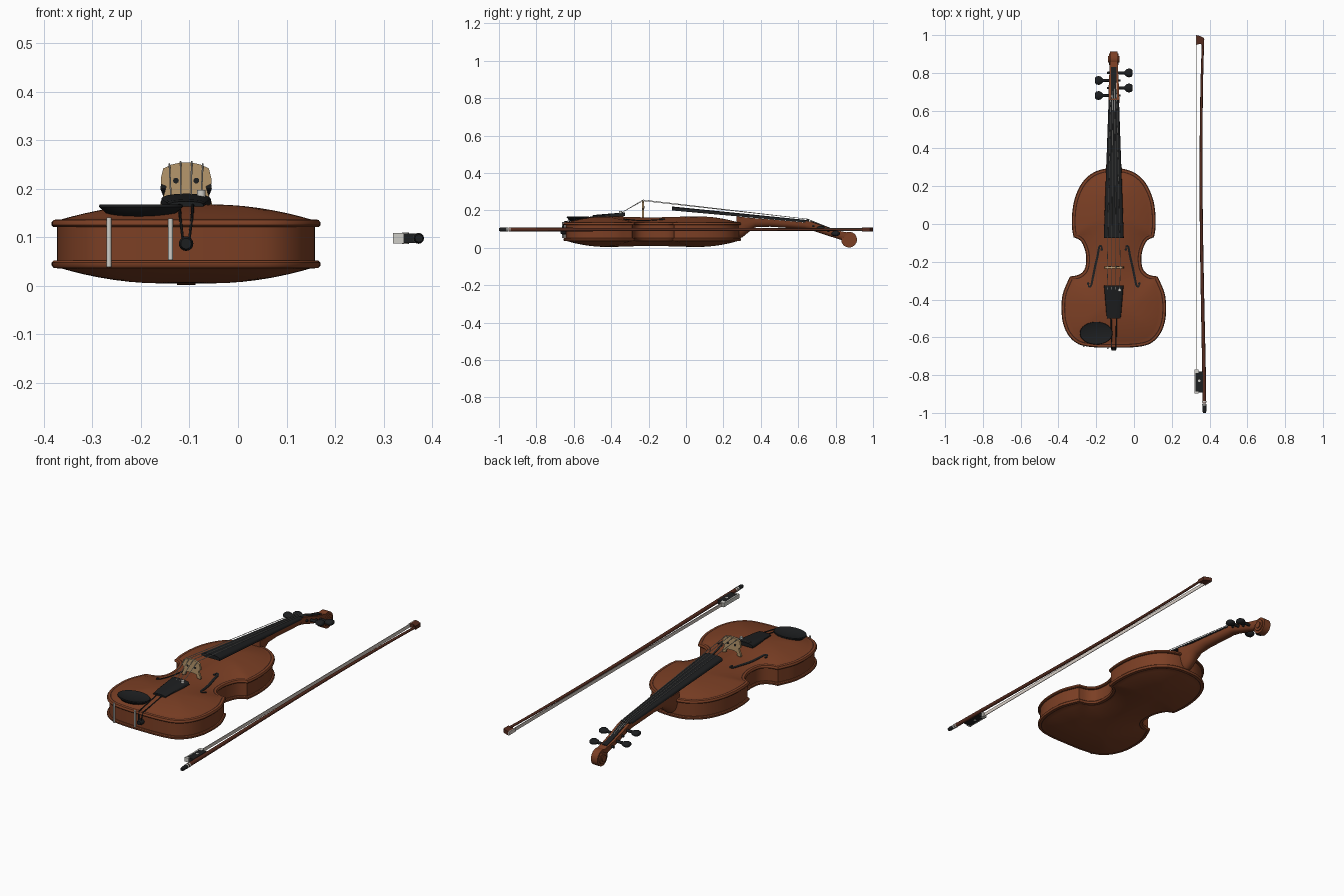
import bpy, bmesh, math
from mathutils import Vector

if "Cube" in bpy.data.objects:
    bpy.data.objects.remove(bpy.data.objects["Cube"], do_unlink=True)

CX = -0.107  # centre line of the instrument


def material(name, *rgb):
    m = bpy.data.materials.new(name)
    m.use_nodes = True
    m.diffuse_color = (*rgb, 1)
    bsdf = next(n for n in m.node_tree.nodes if n.type == 'BSDF_PRINCIPLED')
    bsdf.inputs["Base Color"].default_value = (*rgb, 1)
    bsdf.inputs["Roughness"].default_value = 0.6
    return m


WOOD = material("varnished_wood", 0.2, 0.05, 0.018)
TRIM = material("dark_trim", 0.05, 0.014, 0.007)
BLACK = material("ebony", 0.012, 0.013, 0.014)
TAN = material("pale_maple", 0.47, 0.31, 0.15)
METAL = material("silver", 0.62, 0.61, 0.57)
STICK = material("bow_wood", 0.09, 0.024, 0.013)
HAIR = material("bow_hair", 0.68, 0.62, 0.56)


# ---- helpers
def loft(name, rings, mats, caps=True, rule=None):
    """Skin a list of equal-length closed rings; rule(i) gives a band's material."""
    bm = bmesh.new()
    vr = [[bm.verts.new(p) for p in r] for r in rings]
    n = len(rings[0])
    for i in range(len(vr) - 1):
        for j in range(n):
            k = (j + 1) % n
            f = bm.faces.new((vr[i][j], vr[i][k], vr[i + 1][k], vr[i + 1][j]))
            f.material_index = rule(i) if rule else 0
    if caps:
        bm.faces.new(vr[0])
        bm.faces.new(vr[-1])
    bmesh.ops.remove_doubles(bm, verts=bm.verts, dist=1e-5)
    bmesh.ops.recalc_face_normals(bm, faces=bm.faces)
    me = bpy.data.meshes.new(name)
    bm.to_mesh(me)
    bm.free()
    ob = bpy.data.objects.new(name, me)
    bpy.context.collection.objects.link(ob)
    for m in mats if isinstance(mats, list) else [mats]:
        me.materials.append(m)
    bpy.ops.object.select_all(action='DESELECT')
    ob.select_set(True)
    bpy.context.view_layer.objects.active = ob
    bpy.ops.object.shade_smooth_by_angle(angle=math.radians(40))
    return ob


def tube(name, path, radii, mat, sides=12):
    pts = [Vector(p) for p in path]
    if not isinstance(radii, (list, tuple)):
        radii = [radii] * len(pts)
    rings = []
    for i, p in enumerate(pts):
        d = pts[min(i + 1, len(pts) - 1)] - pts[max(i - 1, 0)]
        q = d.to_track_quat('Z', 'Y')
        angles = [math.tau * k / sides for k in range(sides)]
        rings.append([p + q @ Vector((math.cos(a), math.sin(a), 0)) * radii[i] for a in angles])
    return loft(name, rings, mat)


def box(name, x, y, z, mat):
    return loft(name, [[(x[0], v, z[0]), (x[1], v, z[0]), (x[1], v, z[1]), (x[0], v, z[1])] for v in y], mat)


def bar(name, sections, mat, power=0.7):
    """Loft along y; each section is (y, flat z, rounded z, half width)."""
    rings = []
    for y, zf, zr, hw in sections:
        arc = [math.pi * k / 14 for k in range(15)]
        rings.append([(CX + hw * math.cos(a), y, zf + (zr - zf) * max(math.sin(a), 0) ** power) for a in arc])
    return loft(name, rings, mat)


def spline(pts, steps=5):
    p = [Vector(q) for q in pts]
    p = [p[0]] + p + [p[-1]]
    out = []
    for i in range(1, len(p) - 2):
        a, b, c, d = p[i - 1:i + 3]
        for s in range(steps):
            t = s / steps
            out.append(0.5 * (2 * b + (c - a) * t + (2 * a - 5 * b + 4 * c - d) * t * t
                              + (3 * b - a - 3 * c + d) * t ** 3))
    return out + [p[-1]]


# ---- body outline: upper bout, waist, lower bout, then mirrored
upper = [(0, .295), (.06, .29), (.12, .265), (.17, .215), (.205, .14), (.22, .06), (.221, -.02), (.213, -.07)]
waist = [(.213, -.07), (.175, -.09), (.152, -.14), (.146, -.19), (.155, -.24), (.185, -.268), (.232, -.278)]
lower = [(.232, -.278), (.247, -.31), (.27, -.37), (.277, -.44), (.27, -.52), (.24, -.59), (.185, -.637),
         (.1, -.653), (0, -.655)]
half = spline(upper)[:-1] + spline(waist)[:-1] + spline(lower)
outline = half + [Vector((-p.x, p.y)) for p in reversed(half[1:-1])]


def inset(d):
    n, out = len(outline), []
    for i, p in enumerate(outline):
        t = (outline[(i + 1) % n] - outline[i - 1]).normalized()
        out.append(p + Vector((t.y, -t.x)) * d)
    return out


INNER = inset(0.02)


def arch(p):
    """Swell of a plate, growing with distance from its edge."""
    d = min((p - q).length for q in INNER)
    return 0.031 * (1 - (1 - min(d / 0.21, 1)) ** 2)


def plate(name, z, up):
    edge = [(.03, -.007), (.004, -.007), (0, -.003), (0, .003), (.004, .008), (.014, .009), (.02, .009)]
    rings = [[(CX + p.x, p.y, z + up * h) for p in inset(d)] for d, h in edge]
    for t in (.92, .82, .7, .58, .46, .34, .22, .1, 0):
        ring = []
        for p in INNER:
            spine = max(-.44, min(.08, p.y))
            q = Vector((p.x * t, spine + (p.y - spine) * t))
            ring.append((CX + q.x, q.y, z + up * (.009 + arch(q))))
        rings.append(ring)
    loft(name, rings, [WOOD, TRIM], caps=False, rule=lambda i: int(i == 5))


plate("top_plate", 0.128, 1)
plate("back_plate", 0.045, -1)
loft("ribs", [[(CX + p.x, p.y, z) for p in inset(.011)] for z in (.045, .128)], WOOD, caps=False)

# ---- sound holes, thin ribbons following the top
hole = spline([(.064, -.135), (.066, -.118), (.077, -.122), (.086, -.17), (.1, -.23), (.111, -.285),
               (.12, -.325), (.131, -.332), (.136, -.315)], 4)
for side, label in ((1, "left"), (-1, "right")):
    rings = []
    for i, p in enumerate(hole):
        t = (hole[min(i + 1, len(hole) - 1)] - hole[max(i - 1, 0)]).normalized()
        w = 0.003 + 0.003 * math.sin(math.pi * i / (len(hole) - 1))
        ring = []
        for s, dz in ((1, .002), (-1, .002), (-1, -.003), (1, -.003)):
            q = p + Vector((t.y, -t.x)) * w * s
            ring.append((CX + side * q.x, q.y, .137 + arch(q) + dz))
        rings.append(ring)
    loft(f"sound_hole_{label}", rings, BLACK)
    for j, p in enumerate((hole[0], hole[-1])):
        z = .137 + arch(p)
        x = CX + side * p.x
        tube(f"sound_hole_eye_{label}_{j}", [(x, p.y, z - .003), (x, p.y, z + .002)], .007, BLACK)

# ---- neck, pegbox and scroll
bar("neck", [(.27, .168, .05, .045), (.30, .165, .055, .042), (.33, .162, .08, .038), (.37, .158, .11, .034),
             (.45, .152, .113, .032), (.64, .135, .1, .027), (.66, .133, .096, .028)], WOOD)
bar("pegbox", [(.64, .143, .1, .029), (.67, .14, .094, .029), (.73, .118, .074, .027), (.79, .098, .055, .024),
               (.85, .084, .035, .021), (.88, .08, .05, .018)], WOOD, 0.5)
loft("pegbox_slot", [[(CX + s * .014, y, z + dz) for s, dz in ((-1, -.002), (1, -.002), (1, .003), (-1, .003))]
                     for y, z in ((.665, .141), (.73, .118), (.79, .098), (.83, .0885))], BLACK)
for i, (r, hw) in enumerate(((.042, .019), (.03, .025), (.017, .03))):
    tube(f"scroll_turn_{i}", [(CX - hw, .872, .044), (CX + hw, .872, .044)], r, WOOD, 28)

# ---- pegs
for i, (y, side) in enumerate(((.68, -1), (.72, 1), (.76, -1), (.80, 1))):
    z = .117 - (y - .68) * .34
    tube(f"peg_shaft_{i}", [(CX - side * .036, y, z), (CX + side * .07, y, z)], [.006, .008], BLACK)
    head = tube(f"peg_head_{i}", [(CX + side * x, y, z) for x in (.056, .066, .08, .094, .1)],
                [.009, .019, .024, .02, .012], BLACK, 16)
    for v in head.data.vertices:
        v.co.z = z + (v.co.z - z) * .6

# ---- fingerboard, nut and tailpiece
bar("fingerboard", [(-.075, .2, .221, .053), (.645, .135, .149, .028)], BLACK, 0.45)
bar("nut", [(.645, .135, .153, .028), (.657, .135, .152, .028)], BLACK, 0.45)
bar("tailpiece", [(-.5, .162, .174, .036), (-.47, .165, .178, .04), (-.345, .168, .188, .05),
                  (-.325, .17, .19, .052)], BLACK, 0.45)
for s in (-1, 1):
    tube(f"tail_cord_{s}", [(CX + s * .014, -.49, .168), (CX + s * .012, -.652, .139), (CX + s * .006, -.662, .09)],
         .003, BLACK, 6)
tube("end_button", [(CX, -.63, .087), (CX, -.66, .087), (CX, -.67, .087)], [.014, .015, .011], BLACK, 16)
tube("fine_tuner", [(-.076, -.35, .182), (-.076, -.35, .198)], .009, METAL, 10)

# ---- bridge with feet, waist notches and a rounded crown
right = [(.016, .186), (.03, .182), (.034, .166), (.053, .162), (.053, .172), (.045, .19), (.041, .205),
         (.052, .21), (.052, .222), (.047, .242), (.03, .25), (.012, .254)]
shape = right + [(-x, z) for x, z in reversed(right)]
loft("bridge", [[(CX + x, y, z) for x, z in shape] for y in (-.235, -.224)], TAN)
for s in (-1, 1):
    tube(f"bridge_eye_{s}", [(CX + s * .021, -.2365, .217), (CX + s * .021, -.2225, .217)], .006, BLACK, 10)

# ---- strings
for i in range(4):
    u = i - 1.5
    tube(f"string_{i}", [(CX + u * .021, -.345, .188), (CX + u * .023, -.23, .257 - .0025 * u * u),
                         (CX + u * .011, .65, .154), (CX + u * .007, .70 + .03 * i, .128 - .01 * i)],
         .0016, METAL, 6)

# ---- chin rest and its clamps
dish = [(0, .14), (.5, .142), (.83, .15), (1, .163), (.98, .168), (.9, .166), (.55, .16), (0, .157)]
loft("chin_rest", [[(-.2 + .087 * s * math.cos(math.tau * k / 32), -.578 + .06 * s * math.sin(math.tau * k / 32), z)
                    for k in range(32)] for s, z in dish], BLACK, caps=False)
for i, (x, y, lo, hi) in enumerate(((-.266, -.647, .039, .141), (-.139, -.657, .053, .139))):
    tube(f"chin_rest_clamp_{i}", [(x, y, lo), (x, y, hi)], .005, METAL)

# ---- bow: stick, frog, hair and tip
BZ = 0.098
stick = spline([(.372, -.95), (.37, -.75), (.362, -.35), (.356, .05), (.355, .4), (.359, .75), (.366, .98)], 4)
tube("bow_stick", [(p.x, p.y, BZ) for p in stick],
     [.0105 - .0045 * i / (len(stick) - 1) for i in range(len(stick))], STICK)
tube("bow_screw", [(.373, -1, BZ), (.373, -.99, BZ), (.372, -.955, BZ)], [.008, .0105, .0105], BLACK)
for i, y in enumerate((-.96, -.945)):
    tube(f"bow_screw_ring_{i}", [(.372, y, BZ), (.372, y + .008, BZ)], .0115, METAL)
box("frog", (.325, .366), (-.892, -.782), (BZ - .01, BZ + .01), BLACK)
box("frog_slide", (.319, .326), (-.892, -.775), (BZ - .01, BZ + .01), METAL)
box("frog_heel_plate", (.319, .342), (-.898, -.888), (BZ - .011, BZ + .011), METAL)
box("frog_ferrule", (.319, .342), (-.79, -.77), (BZ - .011, BZ + .011), METAL)
tube("frog_inlay", [(.345, -.83, BZ - .0115), (.345, -.83, BZ + .0115)], .007, METAL)
box("bow_hair", (.331, .334), (-.78, .965), (BZ - .009, BZ + .009), HAIR)
loft("bow_head", [[(x, y0, z) for x, y0, z in ((.332, a, BZ + s), (.352, b, BZ + s), (.371, c, BZ + s))
                   ] + [(.371, d, BZ + s), (.352, e, BZ + s), (.332, f, BZ + s)]
                  for s in (-.0095, .0095)
                  for a, b, c, d, e, f in ((.95, .953, .94, .985, .994, 1),)], STICK)
box("bow_tip_plate", (.327, .333), (.948, 1), (BZ - .0095, BZ + .0095), HAIR)
